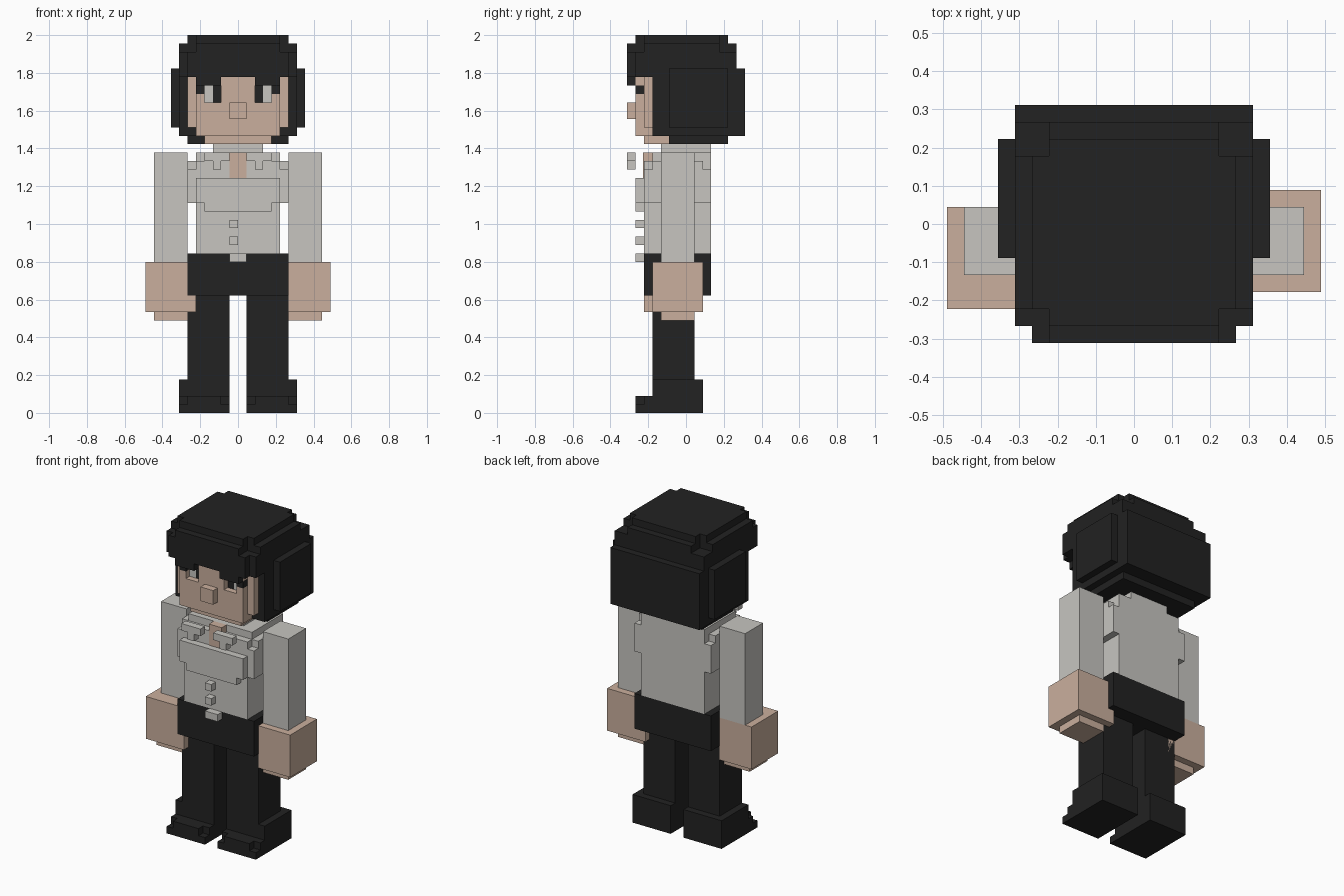
import bpy
import bmesh

if "Cube" in bpy.data.objects:
    bpy.data.objects.remove(bpy.data.objects["Cube"])

V = 2 / 45  # size of one block


def material(name, rgb):
    m = bpy.data.materials.new(name)
    m.diffuse_color = (*rgb, 1)
    m.use_nodes = True
    m.node_tree.nodes["Principled BSDF"].inputs["Base Color"].default_value = m.diffuse_color
    return m


BLACK = material("black", (0.016, 0.016, 0.016))
SHIRT = material("light_grey", (0.57, 0.56, 0.53))
SKIN = material("skin", (0.59, 0.43, 0.34))


def part(name, mat, *boxes):
    """Build one object from boxes given as x0, x1, y0, y1, z0, z1 in blocks."""
    bm = bmesh.new()
    for x0, x1, y0, y1, z0, z1 in boxes:
        vs = bmesh.ops.create_cube(bm, size=1)["verts"]
        for v in vs:
            v.co = (V * (x1 if v.co.x > 0 else x0),
                    V * (y1 if v.co.y > 0 else y0),
                    V * (z1 if v.co.z > 0 else z0))
    me = bpy.data.meshes.new(name)
    bm.to_mesh(me)
    bm.free()
    me.materials.append(mat)
    ob = bpy.data.objects.new(name, me)
    bpy.context.collection.objects.link(ob)
    return ob


def pair(name, mat, *boxes):
    """Build a part on the +x side and its mirror image."""
    part(name + "_right", mat, *boxes)
    part(name + "_left", mat, *[(-b[1], -b[0], *b[2:]) for b in boxes])


# Legs and shoes
pair("leg", BLACK, (1, 6, -4, 1, 3, 14.5))
pair("shoe", BLACK, (1, 7, -4, 2, 0, 4), (1, 7, -6, -4, 0, 1),
     (1, 7, -5, -4, 1, 2), (2, 6, -6, -4, 1, 2))

# Hips and buckle
part("hips", BLACK, (-6, 6, -5, 3, 14, 19))
part("buckle", SHIRT, (-1, 1, -6, -5, 18, 19))

# Shirt body, chest and buttons
part("shirt", SHIRT, (-5, 5, -5, 3, 19, 25), (-6, 6, -5, 3, 25, 29),
     (-6, 6, -4, 2, 29, 30), (-5, 5, -5, 3, 29, 30), (-5, 5, -4, 3, 30, 31))
part("chest", SHIRT, (-4, 4, -6, -5, 24, 28), (-5, 5, -6, -5, 25, 28))
part("buttons", SHIRT, (-1, 0, -6, -5, 22, 23), (-1, 0, -6, -5, 20, 21))
part("open_neckline", SKIN, (-1, 1, -5.1, -4, 28, 31))

# Collar ring and the two lapels
part("collar", SHIRT, (-3, 3, -3, 3, 31, 32))
pair("lapel", SHIRT, (1, 4, -7, -6, 30, 31), (2, 3, -7, -6, 29, 30))
part("neck", SKIN, (-2, 2, -2, 2, 31, 33.5))

# Arms and hands
pair("sleeve", SHIRT, (6, 10, -3, 1, 18, 31))
part("hand_right", SKIN, (5, 11, -4, 2, 12, 18), (6, 10, -3, 1, 11, 12))
part("hand_left", SKIN, (-11, -5, -5, 1, 12, 18), (-10, -6, -4, 0, 11, 12))

# Face with recessed eye sockets
part("face", SKIN, (-5, 5, -6, -5, 33, 37), (-2, 2, -6, -5, 37, 39),
     (-5, 5, -6, -5, 39, 40), (-6, 6, -5, -4, 34, 40),
     (-5, 5, -5, -4, 33, 34), (-4, 4, -5, -2, 32, 33))
part("nose", SKIN, (-1, 1, -7, -6, 35, 37))
pair("cheek", SKIN, (4, 5, -6, -5, 37, 38))
pair("eye_white", SHIRT, (3, 4, -5.15, -5, 37, 39))
pair("pupil", BLACK, (2, 3, -5.15, -5, 37, 39))
pair("lash", BLACK, (4, 5, -6, -5, 38, 39))

# Hair: stepped cap, back, sides, lower rim and fringe
part("hair_cap", BLACK,
     (-6, 6, -5, 4, 43, 45), (-5, 5, -6, 5, 43, 45),
     (-7, 7, -5, 4, 43, 44), (-5, 5, -7, 6, 43, 44),
     (-7, 7, -6, 6, 40, 43), (-6, 6, -7, 6, 40, 43))
part("hair_back", BLACK, (-7, 7, -4, 7, 33, 41))
pair("hair_side", BLACK, (7, 8, -2, 5, 34, 41))
part("hair_rim", BLACK, (-6, 6, -2, 5, 32, 33))
pair("fringe", BLACK, (2, 5, -7, -6, 39, 40))
